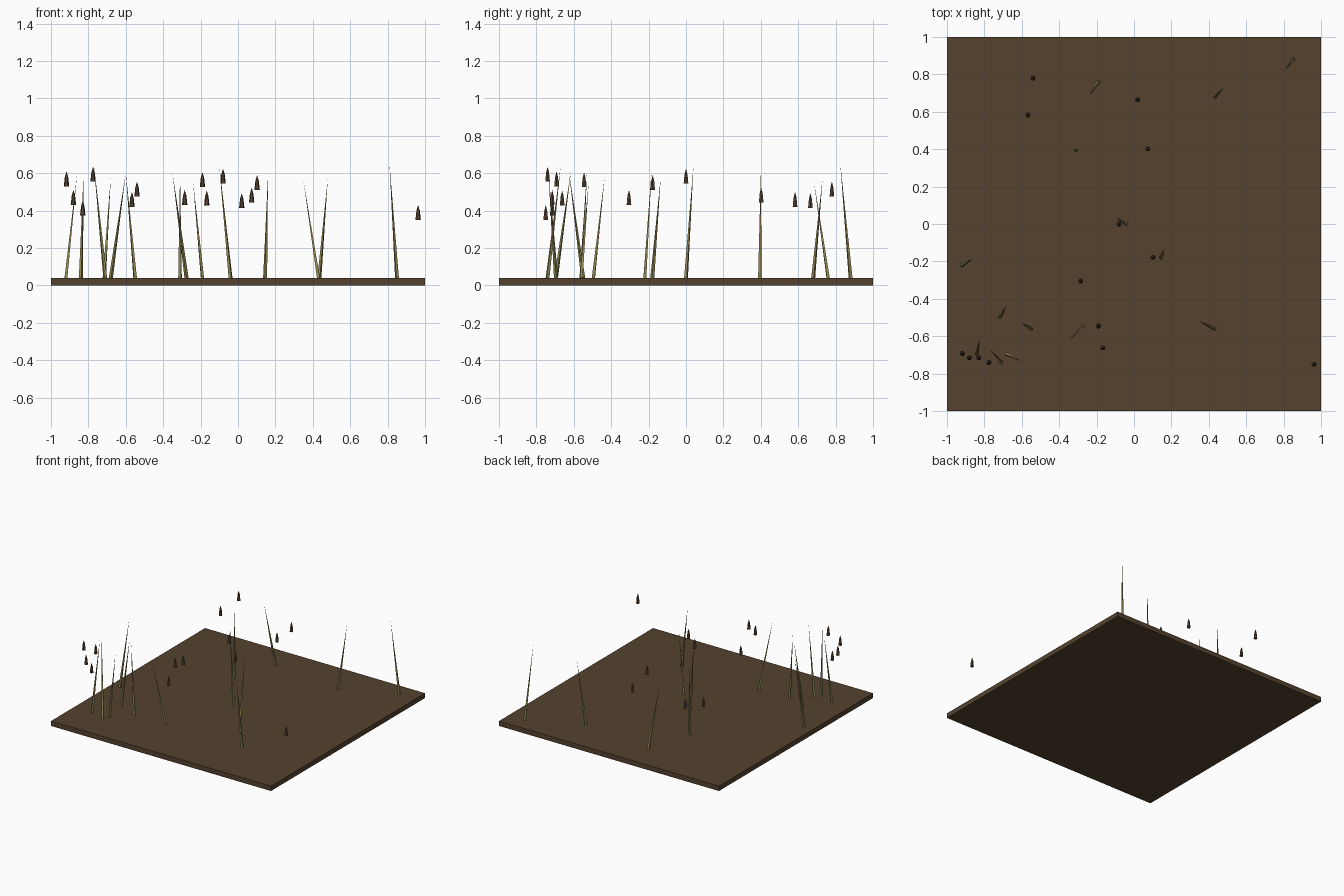
import bpy, bmesh, math
from mathutils import Vector

if "Cube" in bpy.data.objects:
    bpy.data.objects.remove(bpy.data.objects["Cube"])


def material(name, color):
    m = bpy.data.materials.new(name)
    m.diffuse_color = (*color, 1)
    m.use_nodes = True
    m.node_tree.nodes["Principled BSDF"].inputs["Base Color"].default_value = m.diffuse_color
    return m


SOIL = material("soil", (0.09, 0.055, 0.028))
REED = material("dry_reed", (0.30, 0.26, 0.09))
SEED = material("seed_brown", (0.10, 0.06, 0.035))


def lathe(name, base, axis, profile, sides, mat, turn=0.0):
    """Closed tapering spike: rings of (radius, height) along axis, last entry is the tip."""
    bm = bmesh.new()
    rot = Vector((0, 0, 1)).rotation_difference(axis.normalized())
    rings = []
    for r, h in profile[:-1]:
        rings.append([bm.verts.new(base + rot @ Vector((
            r * math.cos(turn + math.tau * i / sides),
            r * math.sin(turn + math.tau * i / sides), h))) for i in range(sides)])
    tip = bm.verts.new(base + rot @ Vector((0, 0, profile[-1][1])))
    bm.faces.new(rings[0][::-1])
    for a, b in zip(rings, rings[1:]):
        for i in range(sides):
            j = (i + 1) % sides
            bm.faces.new((a[i], a[j], b[j], b[i]))
    for i in range(sides):
        bm.faces.new((rings[-1][i], rings[-1][(i + 1) % sides], tip))
    me = bpy.data.meshes.new(name)
    bm.to_mesh(me)
    bm.free()
    me.materials.append(mat)
    ob = bpy.data.objects.new(name, me)
    bpy.context.collection.objects.link(ob)


# Soil slab
bpy.ops.mesh.primitive_cube_add(size=1, location=(0, 0, 0.02))
slab = bpy.context.object
slab.name = "soil_slab"
slab.scale = (2, 2, 0.04)
slab.data.materials.append(SOIL)

# Leaning reed blades: foot x, y and tip x, y, z
blades = [
    (-.92, -.22, -.86, -.185, .60), (-.84, -.695, -.825, -.615, .61),
    (-.71, -.74, -.77, -.67, .64), (-.715, -.495, -.68, -.435, .58),
    (-.68, -.695, -.60, -.735, .60), (-.55, -.56, -.60, -.53, .60),
    (-.31, .395, -.31, .40, .60), (-.275, -.55, -.35, -.625, .60),
    (-.19, .76, -.24, .685, .55), (-.04, 0, -.10, .04, .64),
    (.145, -.18, .16, -.135, .58), (.43, -.56, .35, -.52, .56),
    (.435, .68, .48, .73, .57), (.85, .88, .81, .825, .65)]
for n, (x, y, tx, ty, tz) in enumerate(blades):
    foot = Vector((x, y, 0.04))
    lean = Vector((tx, ty, tz)) - foot
    lathe(f"reed_blade_{n}", foot, lean, [(0.011, 0), (0, lean.length)],
          4, REED, turn=math.pi / 4 + n)

# Seed heads: x, y, underside z
heads = [
    (-.917, -.692, .53), (-.88, -.715, .43), (-.83, -.715, .375), (-.775, -.74, .555),
    (-.567, .583, .42), (-.54, .78, .475), (-.285, -.305, .43), (-.19, -.545, .525),
    (-.167, -.662, .427), (-.08, 0, .545), (.02, .665, .413), (.073, .402, .443),
    (.102, -.178, .51), (.963, -.75, .35)]
for n, p in enumerate(heads):
    lathe(f"seed_head_{n}", Vector(p), Vector((0, 0, 1)),
          [(0.0145, 0), (0.009, 0.05), (0, 0.08)], 6, SEED)
